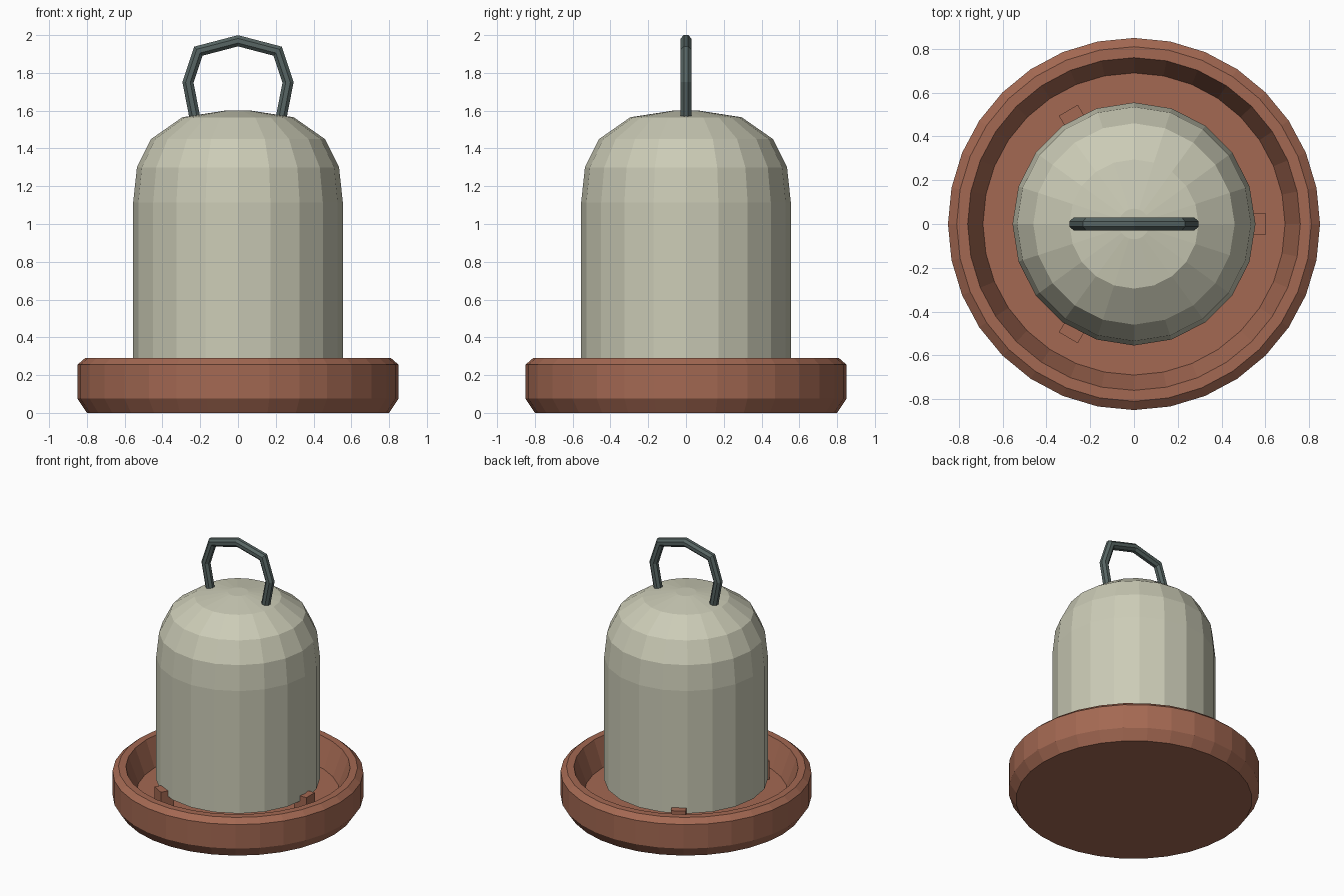
import bpy, bmesh, math
from mathutils import Vector

cube = bpy.data.objects.get("Cube")
if cube:
    bpy.data.objects.remove(cube, do_unlink=True)


def material(name, rgb):
    m = bpy.data.materials.new(name)
    m.use_nodes = True
    m.diffuse_color = (*rgb, 1)
    m.node_tree.nodes["Principled BSDF"].inputs["Base Color"].default_value = (*rgb, 1)
    return m


clay = material("terracotta", (0.37, 0.14, 0.085))
cream = material("pale_stone", (0.60, 0.60, 0.47))
steel = material("dark_steel", (0.095, 0.13, 0.125))


def finish(name, bm, mat):
    bmesh.ops.recalc_face_normals(bm, faces=bm.faces)
    mesh = bpy.data.meshes.new(name)
    bm.to_mesh(mesh)
    bm.free()
    mesh.materials.append(mat)
    obj = bpy.data.objects.new(name, mesh)
    bpy.context.collection.objects.link(obj)
    return obj


def bridge(bm, a, b):
    n = len(a)
    for i in range(n):
        j = (i + 1) % n
        bm.faces.new((a[i], a[j], b[j], b[i]))


def lathe(name, profile, sides, mat):
    """Spin an (r, z) profile round z and cap both ends."""
    bm = bmesh.new()
    rings = []
    for r, z in profile:
        angles = [math.tau * i / sides for i in range(sides)]
        rings.append([bm.verts.new((r * math.cos(a), r * math.sin(a), z)) for a in angles])
    for a, b in zip(rings, rings[1:]):
        bridge(bm, a, b)
    bm.faces.new(rings[0])
    bm.faces.new(rings[-1])
    return finish(name, bm, mat)


# Feeding tray with a raised rim
lathe("tray", [(0.80, 0), (0.85, 0.075), (0.85, 0.255), (0.81, 0.29),
               (0.76, 0.29), (0.69, 0.10)], 32, clay)

# Domed hopper standing clear of the tray floor
lathe("hopper", [(0.555, 0.20), (0.555, 1.115), (0.535, 1.30), (0.46, 1.45),
                 (0.295, 1.565), (0.07, 1.60)], 20, cream)

# Three supports under the hopper edge
for k in range(3):
    bm = bmesh.new()
    bmesh.ops.create_cube(bm, size=1)
    bmesh.ops.scale(bm, verts=bm.verts, vec=(0.10, 0.10, 0.15))
    support = finish(f"support_{k + 1}", bm, clay)
    a = math.tau * k / 3
    support.location = (0.55 * math.cos(a), 0.55 * math.sin(a), 0.165)
    support.rotation_euler.z = a

# Carrying handle: an octagonal rod swept with mitred corners
path = [Vector((x, 0, z)) for x, z in [(-0.23, 1.57), (-0.265, 1.75), (-0.21, 1.915),
                                     (0, 1.97), (0.21, 1.915), (0.265, 1.75), (0.23, 1.57)]]
bm = bmesh.new()
rings = []
for i, p in enumerate(path):
    before = (p - path[max(i - 1, 0)]).normalized()
    after = (path[min(i + 1, len(path) - 1)] - p).normalized()
    along = (before + after).normalized()
    across = Vector((-along.z, 0, along.x))
    miter = 1 / max(along.dot(before), along.dot(after))
    ring = []
    for s in range(8):
        a = math.tau * (s + 0.5) / 8
        ring.append(bm.verts.new(p + 0.031 * (across * math.cos(a) * miter
                                             + Vector((0, math.sin(a), 0)))))
    rings.append(ring)
for a, b in zip(rings, rings[1:]):
    bridge(bm, a, b)
bm.faces.new(rings[0])
bm.faces.new(rings[-1])
finish("handle", bm, steel)
